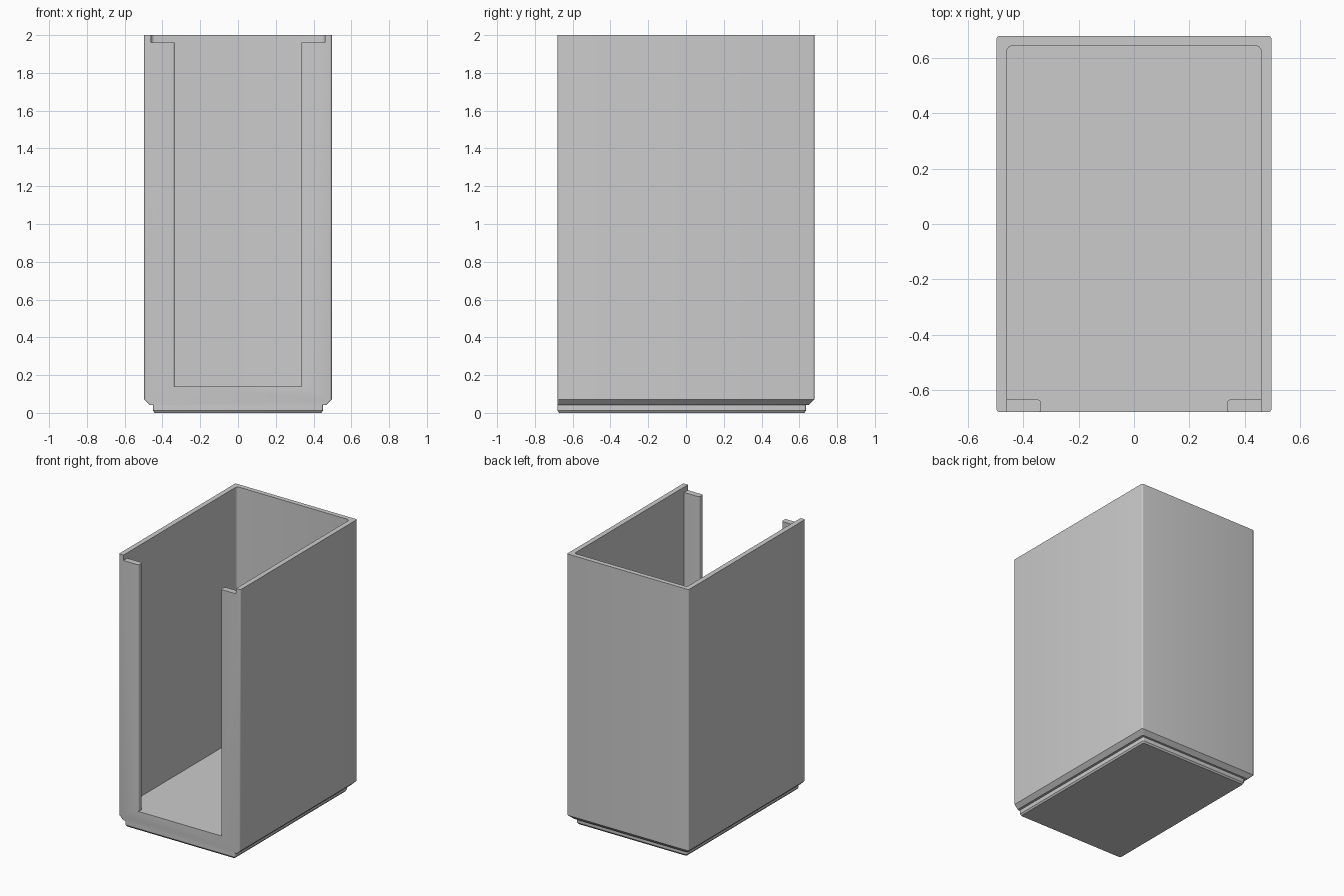
import bpy, bmesh
from mathutils import Vector

if "Cube" in bpy.data.objects:
    bpy.data.objects.remove(bpy.data.objects["Cube"])

# One grey material
grey = bpy.data.materials.new("matte_grey")
grey.use_nodes = True
GREY = (0.6, 0.6, 0.6, 1)
grey.diffuse_color = GREY
grey.node_tree.nodes["Principled BSDF"].inputs["Base Color"].default_value = GREY

HALF_X, HALF_Y, HEIGHT = 0.497, 0.68, 2.0
INNER_X, SLOT_X = 0.46, 0.336
FLOOR, LIP_TOP, LIP_BACK = 0.14, 1.96, -0.635


def fillet(corners, steps=4):
    """Turn (x, y, radius) corners into a rounded outline."""
    outline = []
    for i, (x, y, r) in enumerate(corners):
        p = Vector((x, y))
        if r == 0:
            outline.append(p)
            continue
        a = p + (Vector(corners[i - 1][:2]) - p).normalized() * r
        b = p + (Vector(corners[(i + 1) % len(corners)][:2]) - p).normalized() * r
        centre = a + b - p
        for k in range(steps + 1):
            ray = a.lerp(b, k / steps) - centre
            outline.append(centre + ray.normalized() * r)
    return outline


def loft(name, sections):
    """Skin a closed solid through (outline, z) sections."""
    bm = bmesh.new()
    rings = [[bm.verts.new((p.x, p.y, z)) for p in outline] for outline, z in sections]
    for low, high in zip(rings, rings[1:]):
        for i in range(len(low)):
            bm.faces.new((low[i - 1], low[i], high[i], high[i - 1]))
    bm.faces.new(rings[0])
    bm.faces.new(rings[-1])
    bmesh.ops.recalc_face_normals(bm, faces=bm.faces)
    mesh = bpy.data.meshes.new(name)
    bm.to_mesh(mesh)
    bm.free()
    mesh.materials.append(grey)
    obj = bpy.data.objects.new(name, mesh)
    bpy.context.collection.objects.link(obj)
    return obj


def rectangle(x, front, back, r=0.01):
    return fillet([(-x, front, r), (x, front, r), (x, back, r), (-x, back, r)])


def cut(target, cutter):
    mod = target.modifiers.new("cut", "BOOLEAN")
    mod.operation, mod.solver, mod.object = "DIFFERENCE", "EXACT", cutter
    bpy.context.view_layer.objects.active = target
    bpy.ops.object.modifier_apply(modifier=mod.name)
    bpy.data.objects.remove(cutter)


# Outer shell with stepped foot and chamfered underside; the front stays flush
front = -HALF_Y
shell = loft("bin_shell", [
    (rectangle(0.442, front + 0.008, 0.627), 0),
    (rectangle(0.45, front, 0.635), 0.012),
    (rectangle(0.45, front, 0.635), 0.042),
    (rectangle(0.468, front, 0.651), 0.042),
    (rectangle(HALF_X, front, HALF_Y), 0.071),
    (rectangle(HALF_X, front, HALF_Y), HEIGHT),
])

# Cavity and open front slot, with rounded lip edges
side = [(INNER_X, 0.645, 0.02), (INNER_X, LIP_BACK, 0), (SLOT_X, LIP_BACK, 0.014),
        (SLOT_X, front - 0.0005, 0.01), (0.4, front - 0.0005, 0), (0.4, -0.8, 0)]
plan = fillet(side + [(-x, y, r) for x, y, r in reversed(side)])
cut(shell, loft("cavity_cutter", [(plan, FLOOR), (plan, HEIGHT + 0.1)]))

# Notch that lowers the front lips below the rim
notch = rectangle(INNER_X, -0.8, -0.5, 0)
cut(shell, loft("notch_cutter", [(notch, LIP_TOP), (notch, HEIGHT + 0.1)]))

bpy.ops.object.select_all(action="DESELECT")
shell.select_set(True)
bpy.context.view_layer.objects.active = shell
bpy.ops.object.shade_smooth_by_angle(angle=0.5)
